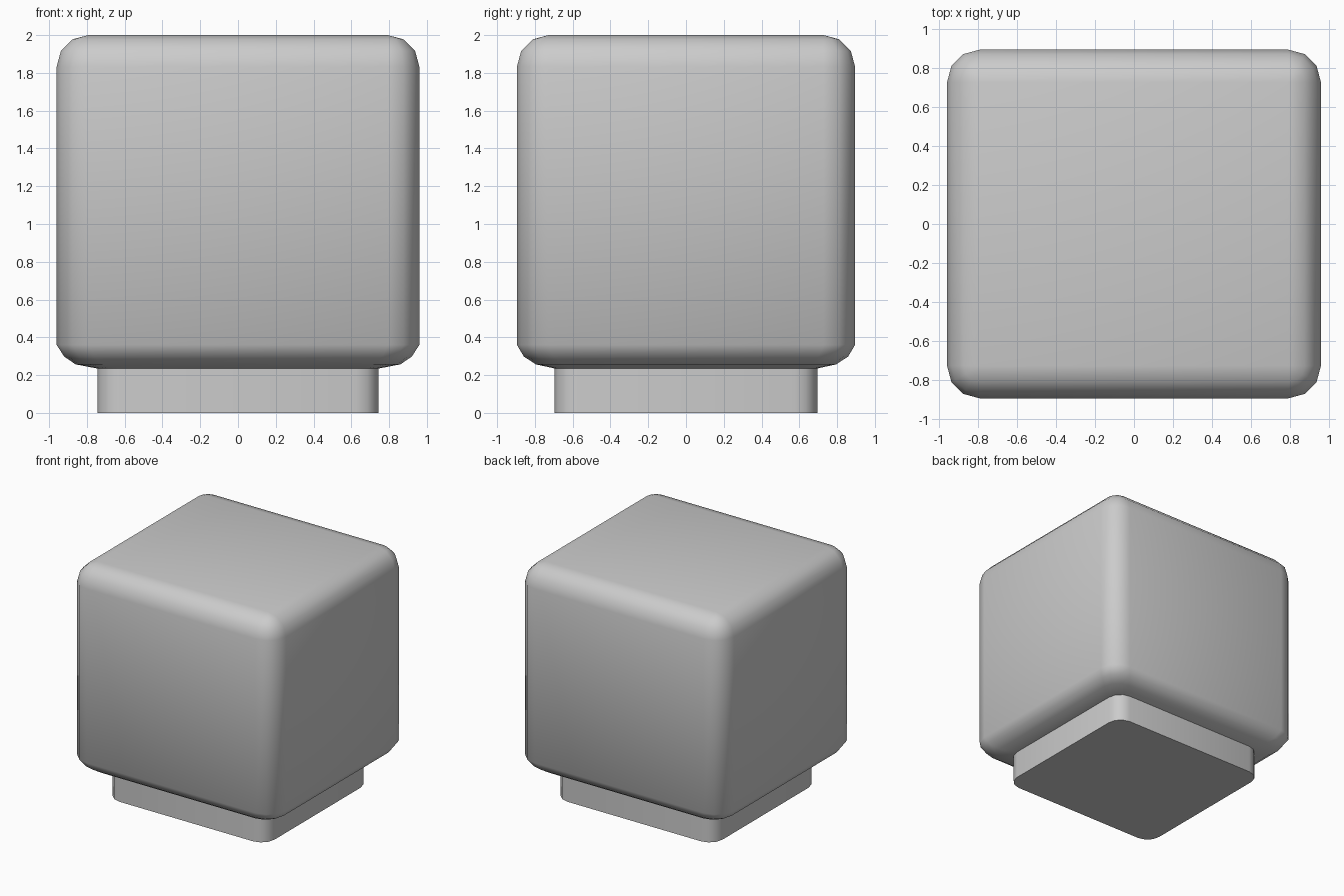
import bpy, bmesh, math

if "Cube" in bpy.data.objects:
    bpy.data.objects.remove(bpy.data.objects["Cube"])

SEG = 3  # facets per rounded corner


def ring(bm, hx, hy, r, z):
    """Rounded rectangle of vertices, counter-clockwise."""
    verts = []
    for i, (sx, sy) in enumerate([(1, 1), (-1, 1), (-1, -1), (1, -1)]):
        for k in range(SEG + 1):
            a = math.radians(90 * (i + k / SEG))
            verts.append(bm.verts.new((sx * (hx - r) + r * math.cos(a),
                                       sy * (hy - r) + r * math.sin(a), z)))
    return verts


def loft(name, sections, cap_bottom, cap_top):
    """Skin a stack of (half x, half y, corner radius, z) sections."""
    bm = bmesh.new()
    rings = [ring(bm, *s) for s in sections]
    n = len(rings[0])
    for lo, hi in zip(rings, rings[1:]):
        for i in range(n):
            j = (i + 1) % n
            bm.faces.new((lo[i], lo[j], hi[j], hi[i]))
    if cap_bottom:
        bm.faces.new(rings[0][::-1])
    if cap_top:
        bm.faces.new(rings[-1])
    bmesh.ops.remove_doubles(bm, verts=bm.verts[:], dist=0.0005)
    mesh = bpy.data.meshes.new(name)
    bm.to_mesh(mesh)
    bm.free()
    obj = bpy.data.objects.new(name, mesh)
    bpy.context.collection.objects.link(obj)
    bpy.ops.object.select_all(action='DESELECT')
    obj.select_set(True)
    bpy.context.view_layer.objects.active = obj
    bpy.ops.object.shade_smooth_by_angle(angle=math.radians(40))
    return obj


# plinth, open where it meets the body
BX, BY, BR, BZ = 0.745, 0.695, 0.12, 0.235
loft("plinth", [(BX, BY, BR, 0), (BX, BY, BR, BZ)], True, False)

# body: tucked-in underside, straight walls, rounded top edge
X, Y, R, TOP = 0.96, 0.895, 0.167, 2.0
sections = [(BX, BY, BR, BZ), (0.86, 0.795, 0.14, 0.257),
            (0.92, 0.858, 0.157, 0.298), (X, Y, R, 0.36)]
for k in range(SEG + 1):
    a = math.radians(90 * k / SEG)
    r = R * math.cos(a)
    sections.append((X - R + r, Y - R + r, r, TOP - R + R * math.sin(a)))
loft("rounded_body", sections, False, True)
